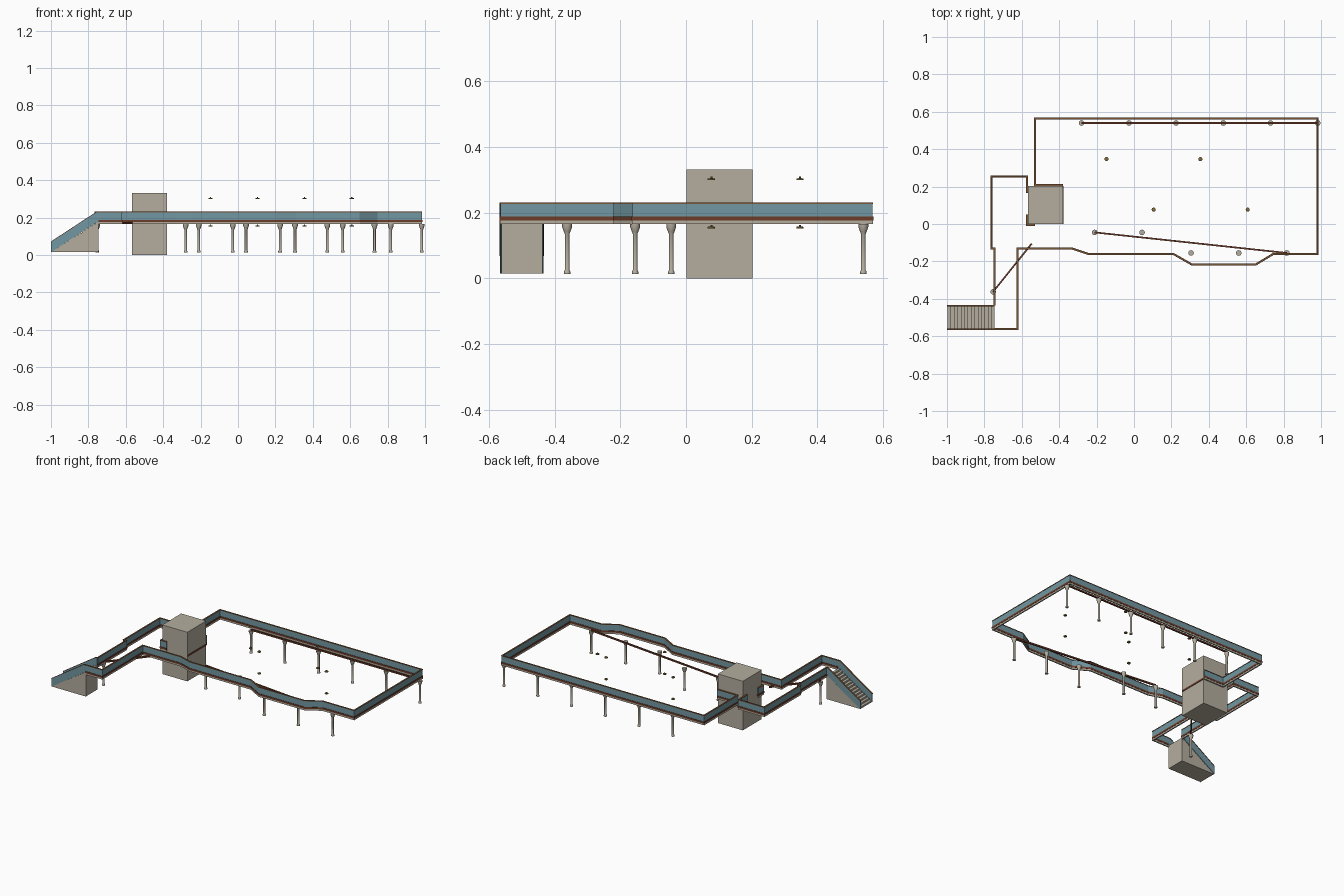
import bpy, bmesh, math
from mathutils import Vector

if "Cube" in bpy.data.objects:
    bpy.data.objects.remove(bpy.data.objects["Cube"])


def material(name, rgb):
    m = bpy.data.materials.new(name)
    m.diffuse_color = (*rgb, 1)
    m.use_nodes = True
    m.node_tree.nodes["Principled BSDF"].inputs["Base Color"].default_value = m.diffuse_color
    return m


STONE = material("beige concrete", (0.46, 0.42, 0.345))
GLASS = material("blue glass", (0.17, 0.31, 0.36))
BROWN = material("red brown wood", (0.15, 0.045, 0.022))
RAIL = material("tan handrail", (0.20, 0.095, 0.04))
BRASS = material("brass", (0.21, 0.14, 0.04))


def mesh_object(name, bm, mat):
    bmesh.ops.recalc_face_normals(bm, faces=bm.faces)
    me = bpy.data.meshes.new(name)
    bm.to_mesh(me)
    bm.free()
    me.materials.append(mat)
    ob = bpy.data.objects.new(name, me)
    bpy.context.collection.objects.link(ob)
    return ob


def box(name, lo, hi, mat):
    bm = bmesh.new()
    bmesh.ops.create_cube(bm, size=1)
    for v in bm.verts:
        v.co = [(l + h) / 2 + c * (h - l) for l, h, c in zip(lo, hi, v.co)]
    return mesh_object(name, bm, mat)


def sweep(name, path, width, z0, z1, mat):
    """Rectangular band along a plan polyline with mitred corners; third value lifts z."""
    pts = [Vector(p[:2]) for p in path]
    lift = [p[2] if len(p) > 2 else 0 for p in path]
    bm = bmesh.new()
    rings = []
    for i, p in enumerate(pts):
        dirs = []
        if i > 0:
            dirs.append((p - pts[i - 1]).normalized())
        if i < len(pts) - 1:
            dirs.append((pts[i + 1] - p).normalized())
        normals = [Vector((-d.y, d.x)) for d in dirs]
        n = sum(normals, Vector((0, 0))).normalized()
        n *= width / 2 / n.dot(normals[0])
        rings.append([bm.verts.new((p.x + s * n.x, p.y + s * n.y, z + lift[i]))
                      for s, z in ((1, z0), (-1, z0), (-1, z1), (1, z1))])
    for a, b in zip(rings, rings[1:]):
        for k in range(4):
            bm.faces.new((a[k], a[(k + 1) % 4], b[(k + 1) % 4], b[k]))
    bm.faces.new(rings[0])
    bm.faces.new(rings[-1])
    return mesh_object(name, bm, mat)


def lathe(name, profile, at, mat, sides=12):
    bm = bmesh.new()
    rings = [[bm.verts.new((at[0] + r * math.cos(2 * math.pi * k / sides),
                            at[1] + r * math.sin(2 * math.pi * k / sides), z))
              for k in range(sides)] for r, z in profile]
    for a, b in zip(rings, rings[1:]):
        for k in range(sides):
            j = (k + 1) % sides
            bm.faces.new((a[k], a[j], b[j], b[k]))
    bm.faces.new(rings[0])
    bm.faces.new(rings[-1])
    ob = mesh_object(name, bm, mat)
    ob.data.shade_smooth()
    ob.data.set_sharp_from_angle(angle=math.radians(35))
    return ob


# Balustrades around the walkway
outer = [(-0.745, -0.562), (-0.622, -0.562), (-0.622, -0.13), (-0.335, -0.13),
         (-0.245, -0.16), (0.21, -0.16), (0.31, -0.217), (0.65, -0.217),
         (0.745, -0.16), (0.98, -0.16), (0.98, 0.565), (-0.53, 0.565),
         (-0.53, 0.208), (-0.38, 0.208)]
inner = [(-0.745, -0.437), (-0.745, -0.13), (-0.763, -0.13), (-0.763, 0.255),
         (-0.573, 0.255), (-0.573, 0.165)]
stub = [(-0.573, 0.05), (-0.573, -0.005), (-0.53, -0.005)]
for side, path in (("outer", outer), ("inner", inner), ("lift", stub)):
    sweep(side + "_edge_beam", path, 0.008, 0.165, 0.176, STONE)
    sweep(side + "_skirting", path, 0.011, 0.176, 0.188, BROWN)
    sweep(side + "_glass", path, 0.006, 0.188, 0.227, GLASS)
    sweep(side + "_handrail", path, 0.010, 0.227, 0.231, RAIL)

# Staircase: stepped profile extruded across its width
STEPS = 14
x0, x1, z0, z1 = -0.998, -0.745, 0.015, 0.176
outline = [(x1, z0), (x0, z0)]
for i in range(STEPS):
    xa = x0 + (x1 - x0) * i / STEPS
    xb = x0 + (x1 - x0) * (i + 1) / STEPS
    z = z0 + (z1 - z0) * (i + 1) / STEPS
    outline += [(xa, z), (xb, z)]
bm = bmesh.new()
face = bm.faces.new([bm.verts.new((x, -0.562, z)) for x, z in outline])
ext = bmesh.ops.extrude_face_region(bm, geom=[face])
bmesh.ops.translate(bm, vec=(0, 0.125, 0),
                    verts=[g for g in ext["geom"] if isinstance(g, bmesh.types.BMVert)])
mesh_object("staircase", bm, STONE)

# Sloping stair balustrades
for name, y in (("front", -0.563), ("back", -0.437)):
    slope = [(-1.0, y, 0), (-0.757, y, 0.159), (-0.745, y, 0.159)]
    sweep(name + "_stair_glass", slope, 0.006, 0.015, 0.068, GLASS)
    sweep(name + "_stair_handrail", slope, 0.010, 0.068, 0.072, RAIL)

# Lift tower with a thin floor band on its deck side
box("lift_tower", (-0.567, 0.001, 0), (-0.38, 0.203, 0.332), STONE)
box("lift_floor_band", (-0.381, 0.001, 0.166), (-0.377, 0.203, 0.177), BROWN)

# Columns with a flared capital and small foot
COLUMN = [(0.010, 0.013), (0.010, 0.020), (0.007, 0.025), (0.007, 0.135),
          (0.010, 0.142), (0.015, 0.156), (0.015, 0.165)]
spots = [(-0.28 + 0.2525 * i, 0.54) for i in range(6)]
spots += [(-0.21, -0.045), (0.043, -0.045), (0.305, -0.155), (0.56, -0.155),
          (0.817, -0.155), (-0.753, -0.362)]
for p in spots:
    lathe("column", COLUMN, p, STONE)

# Slim beams resting on the columns
for a, b in (((-0.28, 0.54), (0.98, 0.54)), ((-0.21, -0.045), (0.817, -0.155)),
             ((-0.753, -0.362), (-0.547, -0.105))):
    sweep("column_beam", [a, b], 0.009, 0.165, 0.175, BROWN)

# Small ceiling lamps on two levels
for p in ((-0.147, 0.347), (0.355, 0.347), (0.105, 0.077), (0.608, 0.077)):
    for z in (0.152, 0.299):
        lathe("lamp", [(0.011, z), (0.011, z + 0.005), (0.003, z + 0.006),
                       (0.003, z + 0.011)], p, BRASS)
